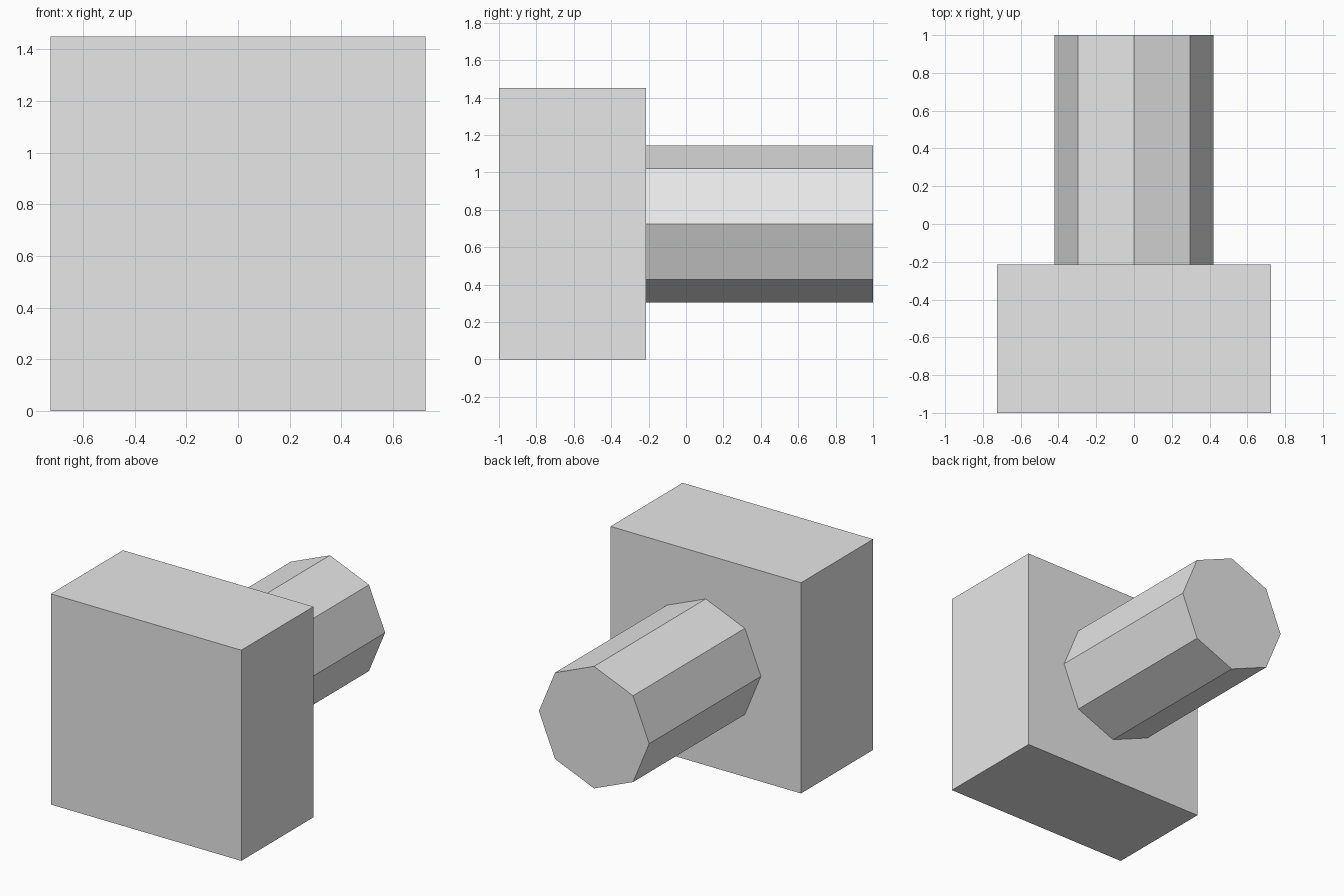
import bpy
import math

if "Cube" in bpy.data.objects:
    bpy.data.objects.remove(bpy.data.objects["Cube"])

grey = bpy.data.materials.new("plain grey")
grey.diffuse_color = (0.8, 0.8, 0.8, 1.0)
grey.use_nodes = True
grey.node_tree.nodes["Principled BSDF"].inputs["Base Color"].default_value = grey.diffuse_color

SIZE = 1.45              # width and height of the square head
FRONT, JOINT, BACK = -1.0, -0.215, 1.0
RADIUS = 0.42


def finish(name):
    obj = bpy.context.object
    obj.name = name
    obj.data.materials.append(grey)
    return obj


# Square block head
bpy.ops.mesh.primitive_cube_add(size=1, location=(0, (FRONT + JOINT) / 2, SIZE / 2))
head = finish("block_head")
head.scale = (SIZE, JOINT - FRONT, SIZE)

# Eight-sided shaft running back from the head, corners on the axes
bpy.ops.mesh.primitive_cylinder_add(
    vertices=8, radius=RADIUS, depth=BACK - JOINT,
    location=(0, (JOINT + BACK) / 2, SIZE / 2), rotation=(math.pi / 2, 0, 0))
finish("octagonal_shaft")
